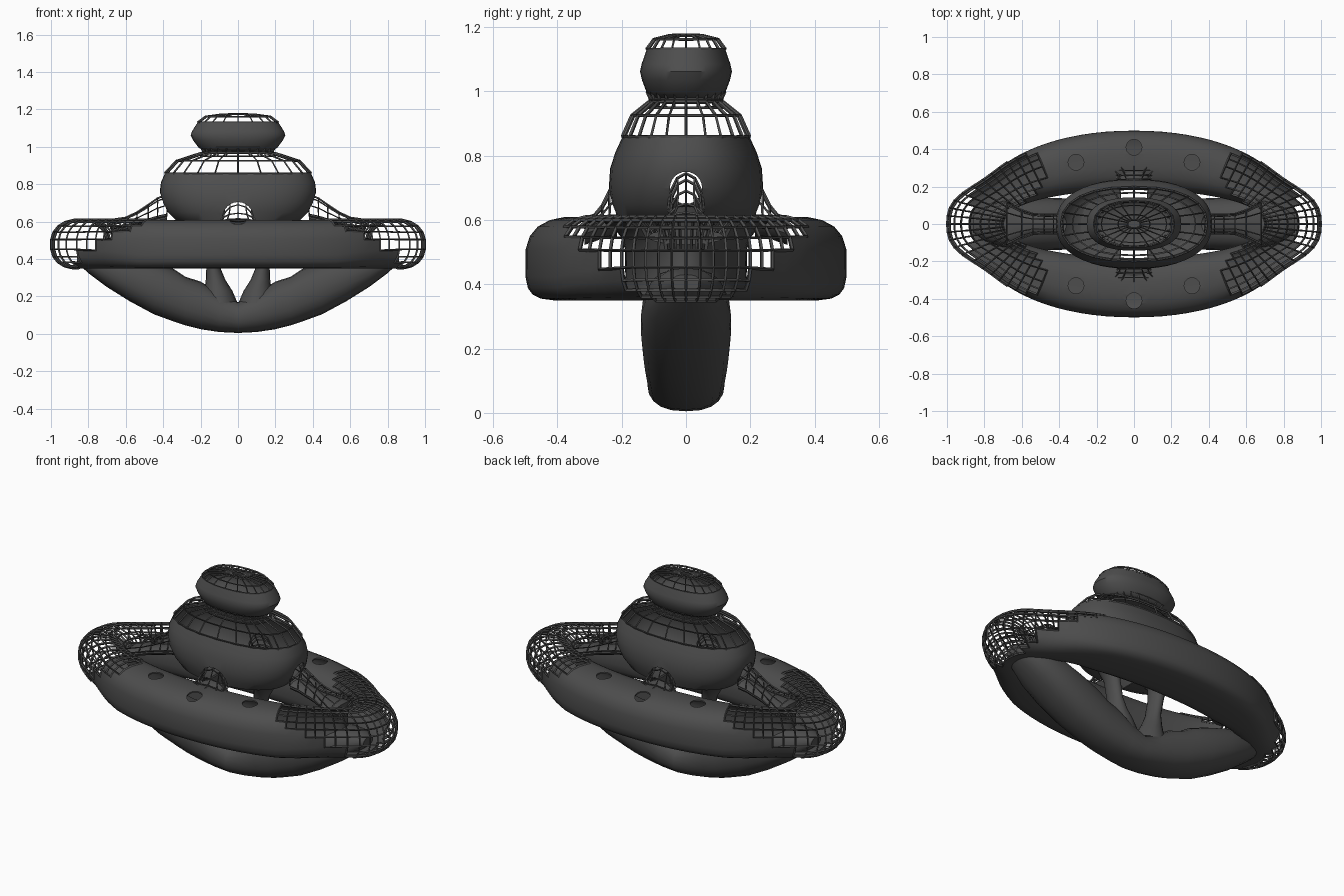
import bpy, bmesh, math
from mathutils import Vector, Matrix

if "Cube" in bpy.data.objects:
    bpy.data.objects.remove(bpy.data.objects["Cube"])

TAU = 2 * math.pi
DARK = bpy.data.materials.new("dark_shell")
DARK.diffuse_color = (0.075, 0.075, 0.075, 1)
DARK.use_nodes = True
DARK.node_tree.nodes["Principled BSDF"].inputs["Base Color"].default_value = DARK.diffuse_color


def spow(v, e):
    return math.copysign(abs(v) ** e, v)


def finish(ob, wire=0):
    bpy.ops.object.select_all(action='DESELECT')
    ob.select_set(True)
    bpy.context.view_layer.objects.active = ob
    if wire:
        m = ob.modifiers.new("net", 'WIREFRAME')
        m.thickness = wire
        m.use_even_offset = False
        m.use_boundary = True
    else:
        bpy.ops.object.shade_smooth_by_angle(angle=math.radians(40))
    return ob


def loft(name, rows, close_u=False, close_v=True, caps=(0, 0), wire=0, keep=None):
    """Skin rows of points; keep(centre) filters faces."""
    bm = bmesh.new()
    g = [[bm.verts.new(p) for p in r] for r in rows]
    nu, nv = len(g), len(g[0])
    for i in range(nu if close_u else nu - 1):
        for j in range(nv if close_v else nv - 1):
            a, b = g[i], g[(i + 1) % nu]
            k = (j + 1) % nv
            f = [a[j], a[k], b[k], b[j]]
            c = sum((v.co for v in f), Vector()) / 4
            if keep is None or keep(c):
                bm.faces.new(f)
    if caps[0]:
        bm.faces.new(g[0])
    if caps[1]:
        bm.faces.new(g[-1])
    bmesh.ops.delete(bm, geom=[v for v in bm.verts if not v.link_faces], context='VERTS')
    bmesh.ops.recalc_face_normals(bm, faces=bm.faces)
    me = bpy.data.meshes.new(name)
    bm.to_mesh(me)
    bm.free()
    me.materials.append(DARK)
    ob = bpy.data.objects.new(name, me)
    bpy.context.collection.objects.link(ob)
    return finish(ob, wire)


def oval(rx, ry, z, n=40, e=0.86):
    return [(rx * spow(math.cos(TAU * k / n), e), ry * spow(math.sin(TAU * k / n), e), z) for k in range(n)]


def ovals(name, prof, n=40, **kw):
    return loft(name, [oval(*p, n=n) for p in prof], **kw)


def cut(ob, holes, thick=0.012):
    """Thicken a shell and cut round holes: (radius, depth, place, axis)."""
    s = ob.modifiers.new("shell", 'SOLIDIFY')
    s.thickness = thick
    bm = bmesh.new()
    for r, d, loc, ax in holes:
        rot = Matrix.Rotation(math.pi / 2, 4, ax) if ax else Matrix()
        bmesh.ops.create_cone(bm, cap_ends=True, segments=24, radius1=r, radius2=r, depth=d,
                              matrix=Matrix.Translation(loc) @ rot)
    me = bpy.data.meshes.new("cutter")
    bm.to_mesh(me)
    bm.free()
    me.materials.append(DARK)
    c = bpy.data.objects.new("cutter", me)
    c.hide_render = True
    bpy.context.collection.objects.link(c)
    b = ob.modifiers.new("holes", 'BOOLEAN')
    b.operation, b.solver, b.object = 'DIFFERENCE', 'EXACT', c
    bpy.context.view_layer.objects.active = ob
    for m in [m.name for m in ob.modifiers]:
        if m in ("shell", "holes"):
            bpy.ops.object.modifier_apply(modifier=m)
    bpy.data.objects.remove(c)
    finish(ob)


# Main ring: hollow tube around an oval plan, bulging outward at both ends
NU, NS = 80, 20
ring = []
for i in range(NU):
    t = TAU * i / NU
    c, s = math.cos(t), math.sin(t)
    bulge = 0.12 * math.exp(-(0.5 * s / 0.2) ** 4)
    soft = min(1, max(0, (abs(c) - 0.6) / 0.35))  # rounder section towards the ends
    row = []
    for j in range(NS):
        a = TAU * (j + 0.5) / NS
        e = 0.8 + 0.1 * soft if math.sin(a) > 0 else 0.45 + 0.4 * soft
        w = 0.5 + 0.5 * spow(math.cos(a), e)
        z = 0.48 + 0.131 * spow(math.sin(a), e)
        x = (0.70 + 0.18 * w) * spow(c, 0.95) + bulge * w * c
        y = (0.18 + 0.32 * w) * spow(s, 0.95)
        row.append((x, y, z))
    ring.append(row)


def netted(p):
    return abs(p.x) > min(0.87, 0.5 + max(0, 0.605 - p.z) * 2.1)


ring_shell = loft("ring_shell", ring, close_u=True, keep=lambda p: not netted(p))
loft("ring_end_nets", ring, close_u=True, wire=0.013, keep=netted)
# Round skylights in the ring roof
cut(ring_shell, [(0.042, 0.12, (x, y * s, 0.61), None)
                 for x, y in ((0, 0.41), (0.31, 0.33), (-0.31, 0.33)) for s in (1, -1)], 0.008)

# Crescent keel slung below the ring: x, bottom, top, half width
half = [(0, .005, .17, .12), (.1, .01, .215, .122), (.2, .025, .28, .128), (.28, .045, .305, .132),
        (.34, .065, .345, .136), (.45, .105, .39, .14), (.58, .175, .43, .14), (.7, .25, .45, .125),
        (.8, .325, .45, .09), (.86, .38, .43, .045)]
spine = [(-x, b, t, w) for x, b, t, w in half[:0:-1]] + half
keel = []
for x, b, t, w in spine:
    m, h = (b + t) / 2, (t - b) / 2
    keel.append([(x, w * spow(math.cos(TAU * k / 20), .8), m + h * spow(math.sin(TAU * k / 20), .9))
                 for k in range(20)])
loft("keel", keel, caps=(1, 1))

# Flared, leaning legs from the keel up to the hall
for sx in (-1, 1):
    rows = [[(sx * px + r * math.cos(TAU * k / 16), q * math.sin(TAU * k / 16), z) for k in range(16)]
            for px, z, r, q in ((.1, .16, .1, .11), (.105, .23, .075, .09), (.12, .29, .052, .07),
                                (.133, .36, .036, .055), (.155, .48, .036, .055), (.18, .56, .055, .08),
                                (.2, .6, .1, .12))]
    loft("leg", rows, caps=(1, 1))

# Central hall with arched doorways
hall = ovals("hall", [(.16, .09, .585), (.27, .17, .585), (.33, .215, .605), (.375, .232, .65), (.405, .24, .7),
                      (.418, .236, .76), (.412, .22, .81), (.39, .197, .86)], n=48, caps=(1, 0))
cut(hall, [(.08, .8, (0, 0, .625), 'X'), (.05, 1.2, (0, 0, .70), 'Y')], 0.01)
ovals("hall_roof_net", [(.39, .197, .86), (.33, .168, .925), (.2, .115, .967)], n=24, wire=.012)
ovals("neck_net", [(.2, .12, .95), (.185, .11, .975), (.2, .12, 1.0)], n=24, wire=.012)

# Lookout pod with netted crown
ovals("pod", [(.1, .05, .975), (.18, .1, .978), (.21, .122, .995), (.24, .137, 1.035), (.253, .143, 1.062),
              (.245, .138, 1.085), (.215, .122, 1.132)], n=48, caps=(1, 0))
ovals("pod_crown_net", [(.215, .122, 1.132), (.175, .1, 1.162), (.085, .05, 1.174), (.035, .022, 1.175)],
      n=20, wire=.01)


# Saddle bridges: netted arch plus a solid walkway, along +-x and +-y
def bridge(name, rows, angle, thick):
    rot = Matrix.Rotation(angle, 4, 'Z')
    net, walk = [], []
    for d, base, hw, top in rows:
        net.append([rot @ Vector((d, hw * math.cos(math.pi * k / 6), base + (top - base) * math.sin(math.pi * k / 6)))
                    for k in range(7)])
        walk.append([rot @ Vector((d, hw * math.cos(TAU * k / 12), base - thick / 2 + thick * math.sin(TAU * k / 12)))
                     for k in range(12)])
    loft(name + "_net", net, close_v=False, wire=.01)
    loft(name + "_walkway", walk, caps=(1, 1))


END = [(.38, .63, .055, .745), (.43, .62, .05, .725), (.48, .605, .05, .69), (.54, .59, .055, .65),
       (.6, .575, .075, .622), (.68, .56, .12, .61)]
SIDE = [(.215, .60, .085, .735), (.238, .6, .085, .69), (.26, .595, .095, .645), (.285, .585, .115, .615),
        (.315, .575, .15, .605)]
for k in range(4):
    side = k % 2
    bridge("side_bridge" if side else "end_bridge", SIDE if side else END, k * math.pi / 2, .035 if side else .025)
